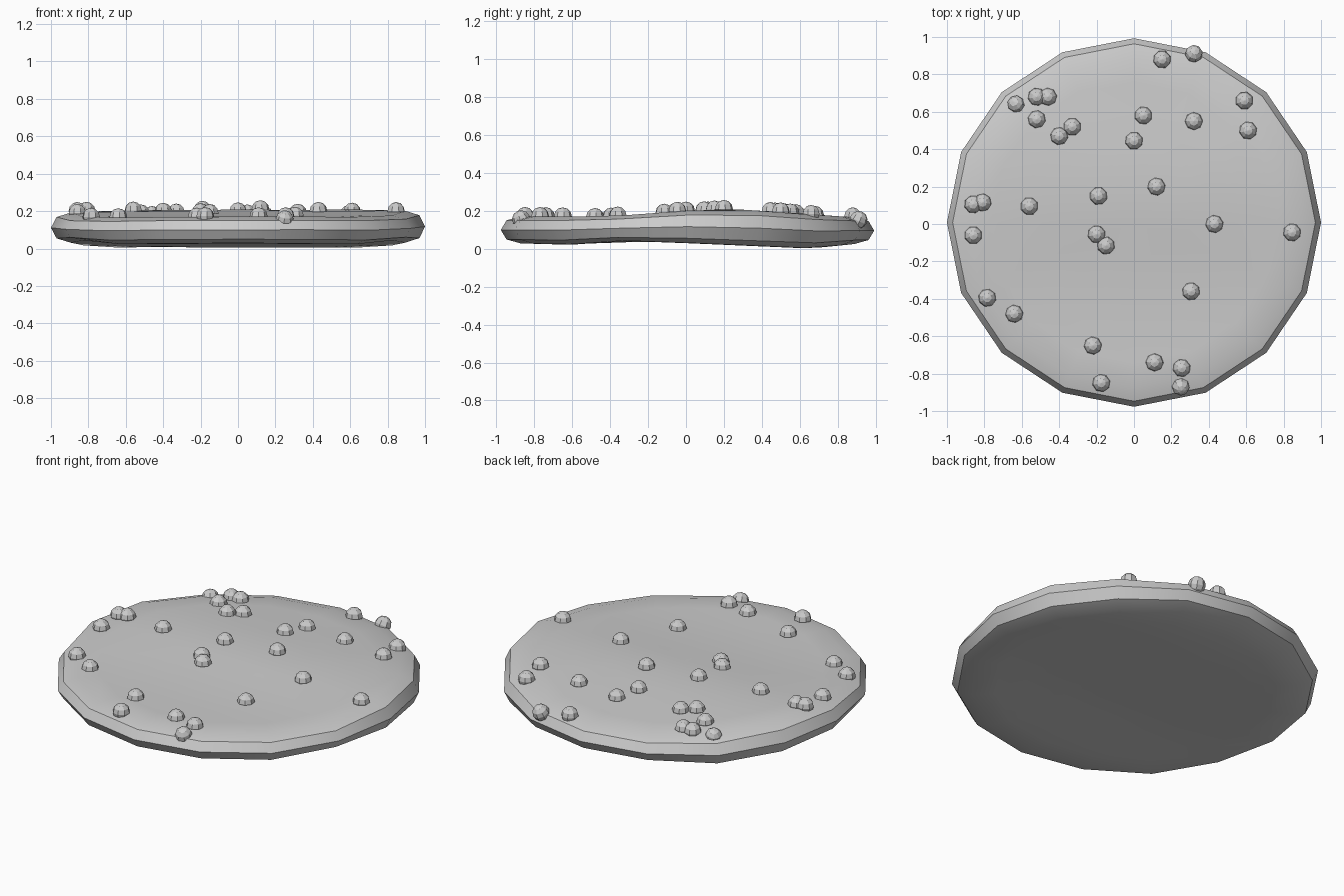
import bpy, bmesh, math, random
from mathutils import Matrix, Vector

if "Cube" in bpy.data.objects:
    bpy.data.objects.remove(bpy.data.objects["Cube"])

random.seed(4)
SIDES = 16

def lerp_table(t, table):
    if t <= table[0][0]:
        return table[0][1]
    for (a, u), (b, v) in zip(table, table[1:]):
        if t <= b:
            return u + (v - u) * (t - a) / (b - a)
    return table[-1][1]

# Gently uneven top and bottom heights along y
TOP = [(-.9, .172), (-.5, .167), (-.25, .177), (0, .198), (.2, .208), (.45, .197), (.65, .18), (.9, .168)]
BOTTOM = [(-.9, .028), (-.6, .022), (-.33, .042), (0, .03), (.65, .002), (.9, .025)]

def top_z(x, y):
    return lerp_table(y, TOP) + .006 * x * x * (1 if x > 0 else -1)

def bottom_z(x, y):
    return lerp_table(y, BOTTOM)

# Cookie body: rings of (radius, blend from bottom 0 to top 1)
RINGS = [(.2, 1), (.4, 1), (.6, 1), (.76, 1), (.89, .99), (.965, .85), (.995, .5),
         (.965, .15), (.89, .01), (.76, 0), (.6, 0), (.4, 0), (.2, 0)]
bm = bmesh.new()

def body_vert(r, a, blend):
    x, y = r * math.cos(a) * 1.005, r * math.sin(a) * .99 + .008
    lo, hi = bottom_z(x, y), top_z(x, y)
    return bm.verts.new((x, y, lo + (hi - lo) * blend))

rings = [[body_vert(r, 2 * math.pi * i / SIDES, b) for i in range(SIDES)] for r, b in RINGS]
top_c, bot_c = body_vert(0, 0, 1), body_vert(0, 0, 0)
for i in range(SIDES):
    j = (i + 1) % SIDES
    bm.faces.new((top_c, rings[0][i], rings[0][j]))
    bm.faces.new((bot_c, rings[-1][j], rings[-1][i]))
    for up, dn in zip(rings, rings[1:]):
        bm.faces.new((up[i], dn[i], dn[j], up[j]))
bmesh.ops.recalc_face_normals(bm, faces=bm.faces)
mesh = bpy.data.meshes.new("cookie_body")
bm.to_mesh(mesh)
bm.free()
body = bpy.data.objects.new("cookie_body", mesh)
bpy.context.collection.objects.link(body)
bpy.context.view_layer.objects.active = body
body.select_set(True)
bpy.ops.object.shade_smooth_by_angle(angle=math.radians(40))

# Chocolate chips: small faceted domes half sunk in the top
CHIPS = [(.15, .88), (.32, .91), (-.63, .64), (-.52, .68), (-.46, .68), (-.52, .56),
         (-.40, .47), (-.33, .52), (.05, .58), (0, .445), (.32, .55), (.59, .66),
         (.61, .50), (.12, .20), (-.86, .105), (-.81, .115), (-.56, .095), (-.19, .15),
         (-.86, -.06), (-.20, -.055), (-.15, -.115), (.43, 0), (.845, -.045),
         (.305, -.36), (-.785, -.395), (-.64, -.48), (-.22, -.65), (-.175, -.85),
         (.11, -.74), (.255, -.77), (.25, -.87)]
bm = bmesh.new()
for x, y in CHIPS:
    rad = math.hypot(x, y)
    z, tilt = top_z(x, y) + .002, Matrix()
    if rad > .895:                       # chips on the rounded rim lean outward
        z -= .018
        tilt = Matrix.Rotation(.45, 4, Vector((-y, x, 0)))
    spin = Matrix.Rotation(random.uniform(0, 1.5), 4, 'Z')
    bmesh.ops.create_uvsphere(bm, u_segments=8, v_segments=6, radius=.048,
        matrix=Matrix.Translation((x, y, z)) @ tilt @ spin)
mesh = bpy.data.meshes.new("chocolate_chips")
bm.to_mesh(mesh)
bm.free()
bpy.context.collection.objects.link(bpy.data.objects.new("chocolate_chips", mesh))
